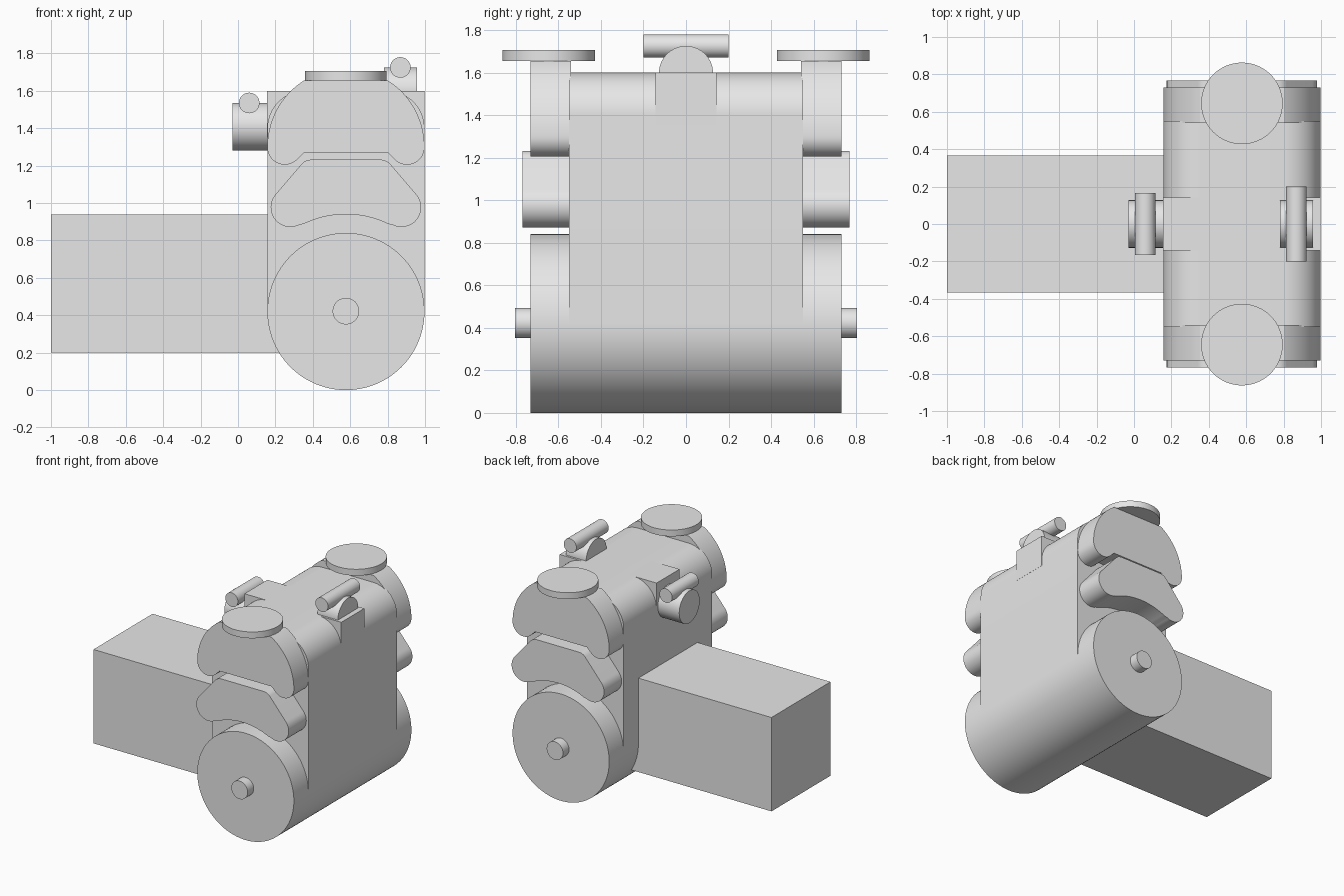
import bpy, bmesh, math
from mathutils import Vector

if "Cube" in bpy.data.objects:
    bpy.data.objects.remove(bpy.data.objects["Cube"])

grey = bpy.data.materials.new("light_grey")
grey.diffuse_color = (0.8, 0.8, 0.8, 1)
grey.use_nodes = True
grey.node_tree.nodes["Principled BSDF"].inputs["Base Color"].default_value = grey.diffuse_color
CX = 0.577  # centre line of the upright body


def arc(cx, cz, r, a0, a1, n=20):
    """Points on an arc, angles in degrees."""
    angles = [math.radians(a0 + (a1 - a0) * i / n) for i in range(n + 1)]
    return [(cx + r * math.cos(a), cz + r * math.sin(a)) for a in angles]


def circle(cx, cz, r, n=64):
    return arc(cx, cz, r, 0, 360, n)[:-1]


def mirrored(half):
    """Close a left-half outline and move it to the body centre line."""
    full = half + [(-x, z) for x, z in reversed(half)]
    return [(x + CX, z) for x, z in full]


def prism(name, outline, lo, hi, axis="y"):
    """Extrude a 2D outline along an axis."""
    place = {"y": lambda a, b, t: (a, t, b),
             "x": lambda a, b, t: (t, a, b),
             "z": lambda a, b, t: (a, b, t)}[axis]
    bm = bmesh.new()
    face = bm.faces.new([bm.verts.new(place(a, b, lo)) for a, b in outline])
    top = bmesh.ops.extrude_face_region(bm, geom=[face])["geom"]
    verts = [g for g in top if isinstance(g, bmesh.types.BMVert)]
    shift = Vector(place(0, 0, hi - lo))
    bmesh.ops.translate(bm, verts=verts, vec=shift)
    bmesh.ops.recalc_face_normals(bm, faces=bm.faces[:])
    mesh = bpy.data.meshes.new(name)
    bm.to_mesh(mesh)
    bm.free()
    mesh.materials.append(grey)
    ob = bpy.data.objects.new(name, mesh)
    bpy.context.collection.objects.link(ob)
    bpy.ops.object.select_all(action="DESELECT")
    ob.select_set(True)
    bpy.context.view_layer.objects.active = ob
    bpy.ops.object.shade_smooth_by_angle(angle=math.radians(30))
    return ob


def box(name, x0, x1, y, z0, z1):
    return prism(name, [(x0, z0), (x1, z0), (x1, z1), (x0, z1)], -y, y)


# Long rear block
box("side_block", -1.0, 0.4, 0.367, 0.2, 0.938)

# Upright body with rounded top edges, and the drum at its foot
prism("main_body", mirrored(arc(-0.22, 1.4, 0.2, 90, 180) + [(-0.42, 0.42)]), -0.55, 0.55)
prism("lower_drum", circle(CX, 0.42, 0.42, 96), -0.73, 0.73)
prism("drum_axle", circle(CX, 0.422, 0.071, 48), -0.805, 0.805)

# End covers on both sides
upper = mirrored(arc(0, 1.30, 0.42, 122.3, 180)
                 + arc(-0.327, 1.298, 0.093, 180, 315)[1:] + [(-0.225, 1.268)])
middle = mirrored(arc(-0.185, 1.162, 0.07, 90, 139, 10)
                  + arc(-0.297, 0.977, 0.105, 139, 298, 28)
                  + arc(0, 0.42, 0.52, 118, 92, 12)[1:])
for side, s in (("front", -1), ("back", 1)):
    prism(side + "_upper_cover", upper, *sorted((s * 0.54, s * 0.73)))
    prism(side + "_middle_cover", middle, *sorted((s * 0.54, s * 0.768)))
    prism(side + "_top_disc", circle(CX, s * 0.645, 0.218), 1.655, 1.705, "z")

# Square mounting blocks filling the rounded edges
box("left_mount", 0.156, 0.4, 0.143, 1.35, 1.6)
box("right_mount", 0.75, 0.998, 0.143, 1.35, 1.6)

# Round valves with cross rods
prism("left_valve", circle(0, 1.408, 0.127), -0.03, 0.2, "x")
prism("left_rod", circle(0.06, 1.535, 0.055, 48), -0.165, 0.165)
prism("right_valve", circle(0, 1.598, 0.127), 0.78, 0.957, "x")
prism("right_rod", circle(0.868, 1.725, 0.055, 48), -0.2, 0.2)
